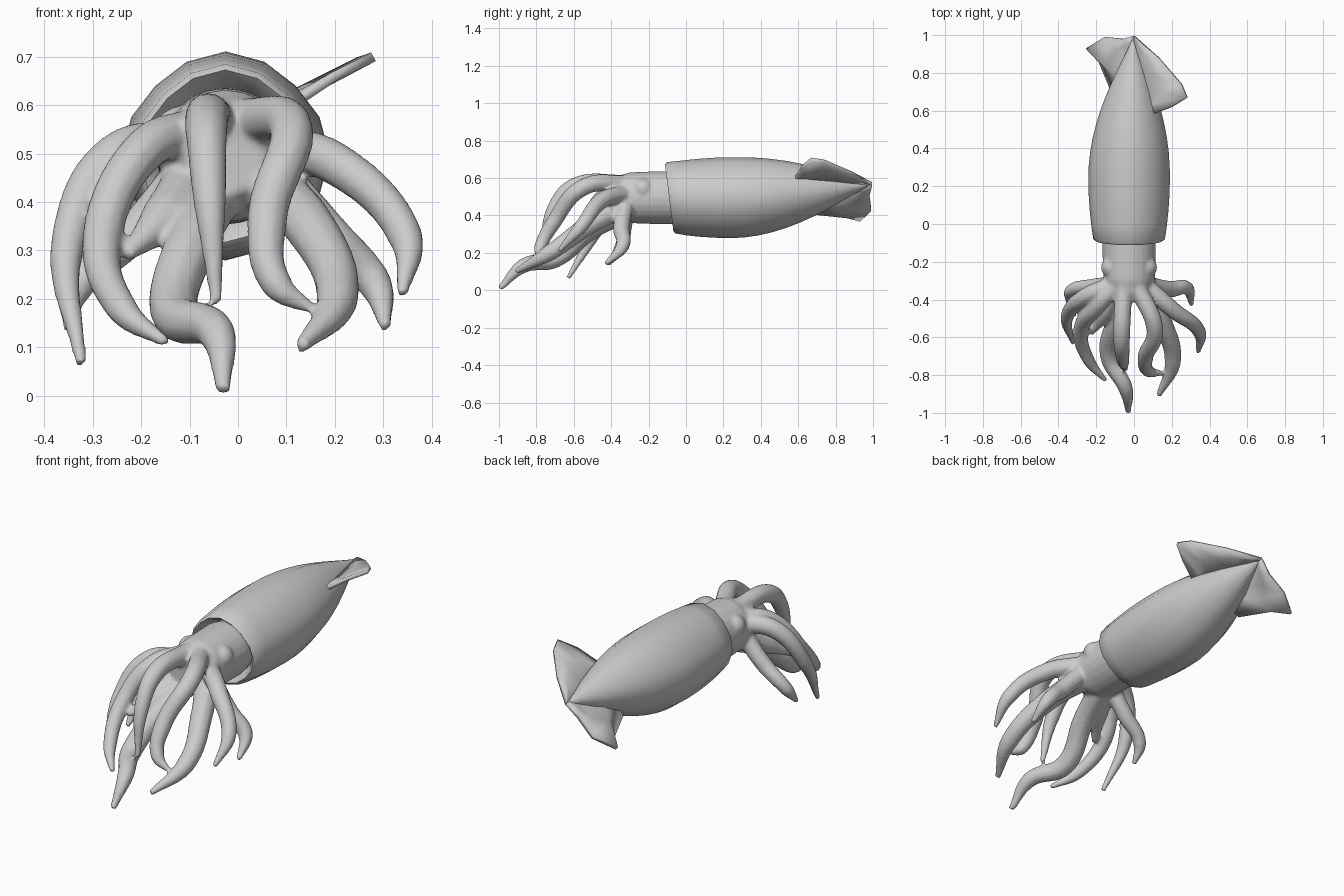
import bpy, math
from mathutils import Vector

cube = bpy.data.objects.get("Cube")
if cube:
    bpy.data.objects.remove(cube)

skin = bpy.data.materials.new("grey_skin")
skin.use_nodes = True
GREY = (0.6, 0.6, 0.6, 1)
skin.diffuse_color = GREY
skin.node_tree.nodes["Principled BSDF"].inputs["Base Color"].default_value = GREY


def add(name, verts, faces):
    mesh = bpy.data.meshes.new(name)
    mesh.from_pydata(verts, [], faces)
    mesh.materials.append(skin)
    obj = bpy.data.objects.new(name, mesh)
    bpy.context.collection.objects.link(obj)
    return obj


def select(objs):
    bpy.ops.object.select_all(action='DESELECT')
    for obj in objs:
        obj.select_set(True)
    bpy.context.view_layer.objects.active = objs[0]


def smooth(obj, angle):
    select([obj])
    bpy.ops.object.shade_smooth_by_angle(angle=math.radians(angle))


def body_centre(y):
    """Centre line of the body, rising towards the tail tip."""
    t = max(0, (y - .25) / .75) ** 1.5
    return Vector((-.026 * (1 - t), y, .495 + .075 * t))


def body_point(y, radius, angle):
    offset = Vector((math.sin(angle), 0, math.cos(angle)))
    return body_centre(y) + radius * offset


def loft(name, rings, sides, ridge=0):
    """Skin through rings of (y, radius); ridge lifts the four quarter lines."""
    verts = []
    for y, radius in rings:
        for i in range(sides):
            a = math.tau * i / sides
            verts.append(body_point(y, radius * (1 - ridge + ridge * math.cos(4 * a)), a))
    faces = []
    for start in range(0, len(verts) - sides, sides):
        for i in range(sides):
            a, b = start + i, start + (i + 1) % sides
            faces.append((a, b, b + sides, a + sides))
    faces.append(tuple(reversed(range(sides))))
    faces.append(tuple(range(len(verts) - sides, len(verts))))
    return add(name, verts, faces)


def mantle_radius(y):
    t = abs(y - .25)
    if y < .25:
        return .216 - .24 * t * t
    return .216 * max(.02, 1 - (t / .75) ** 2) ** 1.2


def fin(name, root_start, edge):
    """Thin sheet from the body centre line out to a curved edge."""
    tail, n = Vector((0, .985, .57)), len(edge)
    outer = [Vector(p) for p in edge]
    roots = [Vector(root_start).lerp(tail, i / (n - 1)) for i in range(n)]
    mids = [r.lerp(p, .5) for r, p in zip(roots, outer)]
    faces = [(k + i, k + i + 1, k + n + i + 1, k + n + i)
             for k in (0, n) for i in range(n - 1)]
    obj = add(name, roots + mids + outer, faces)
    thick = obj.modifiers.new("thickness", 'SOLIDIFY')
    thick.thickness = .02
    thick.offset = 0
    smooth(obj, 50)


def arm(name, angle, radius, *path):
    """Tapering tube that leaves the head at an angle and follows a path."""
    points = [body_point(-.32, .082, math.radians(angle)), *path]
    curve = bpy.data.curves.new(name, 'CURVE')
    curve.dimensions = '3D'
    curve.bevel_depth = 1
    curve.bevel_resolution = 3
    curve.use_fill_caps = True
    spline = curve.splines.new('BEZIER')
    spline.resolution_u = 12
    spline.bezier_points.add(len(path))
    for i, (knot, co) in enumerate(zip(spline.bezier_points, points)):
        t = i / len(path)
        knot.co = co
        knot.radius = radius * (1.08 - .2 * t - .6 * t ** 4)
        knot.handle_left_type = knot.handle_right_type = 'AUTO'
    obj = bpy.data.objects.new(name, curve)
    bpy.context.collection.objects.link(obj)
    return obj


# Mantle, with faint ridges and a slanted rim folded inward around the neck
stations = [-.08 + 1.075 * i / 14 for i in range(15)]
rim = [(-.03, .14), (-.075, .16), (-.09, .178)]
mantle = loft("mantle", rim + [(y, mantle_radius(y)) for y in stations], 16, .025)
for v in mantle.data.vertices:
    if v.co.y < 0:
        v.co.y *= 1 + 1.4 * (v.co.z - .495)
smooth(mantle, 45)

# Tail fins, twisted to one side
fin("left_fin", (.03, .58, .56),
    [(.11, .585, .6), (.2, .62, .66), (.28, .67, .7),
     (.25, .74, .69), (.13, .88, .63), (0, .995, .57)])
fin("right_fin", (-.03, .66, .5),
    [(-.11, .69, .41), (-.18, .86, .39), (-.25, .93, .375),
     (-.15, .99, .43), (-.06, .98, .51), (0, .995, .57)])

# Head and eyes
head = loft("head_and_arms", [(-.41, .08), (-.37, .115), (-.3, .136),
                              (-.2, .14), (-.08, .142), (.02, .12)], 24)
parts = [head]
for side in (-1, 1):
    bpy.ops.mesh.primitive_uv_sphere_add(
        segments=20, ring_count=12, radius=.056,
        location=body_point(-.23, .104, side * math.radians(63)))
    parts.append(bpy.context.object)

# Ten arms, each curling its own way
THICK, MEDIUM, THIN = .054, .045, .041
parts += [
    arm("upper_right_arm", -20, MEDIUM,
        (-.065, -.6, .555), (-.06, -.71, .43), (-.045, -.77, .19)),
    arm("upper_left_arm", 25, MEDIUM,
        (.11, -.55, .55), (.06, -.71, .36), (.08, -.78, .23), (.15, -.79, .18)),
    arm("outer_left_arm", 75, MEDIUM,
        (.2, -.45, .48), (.345, -.57, .33), (.34, -.68, .21)),
    arm("lower_left_arm", 125, THICK,
        (.14, -.5, .36), (.205, -.73, .2), (.13, -.91, .1)),
    arm("rear_left_arm", 100, MEDIUM,
        (.19, -.345, .33), (.28, -.34, .235), (.305, -.43, .14)),
    arm("front_right_arm", -50, MEDIUM,
        (-.19, -.43, .51), (-.28, -.56, .33), (-.24, -.72, .18), (-.15, -.83, .11)),
    arm("outer_right_arm", -70, MEDIUM,
        (-.25, -.38, .5), (-.35, -.48, .32), (-.325, -.63, .065)),
    arm("rear_right_arm", -110, THIN,
        (-.22, -.33, .33), (-.335, -.355, .22), (-.35, -.42, .135)),
    arm("middle_right_arm", -125, THICK,
        (-.15, -.46, .37), (-.23, -.58, .29)),
    arm("lower_right_arm", -165, THICK,
        (-.09, -.5, .33), (-.13, -.7, .17), (-.045, -.87, .13), (-.03, -.995, .01)),
]

# Fuse the head, eyes and arms into one soft skin
select(parts)
bpy.ops.object.convert(target='MESH')
bpy.ops.object.join()
body = bpy.context.object
body.data.materials.clear()
body.data.materials.append(skin)
fuse = body.modifiers.new("fuse", 'REMESH')
fuse.mode = 'VOXEL'
fuse.voxel_size = .009
fuse.use_smooth_shade = True
soften = body.modifiers.new("soften", 'SMOOTH')
soften.factor = .5
soften.iterations = 5
